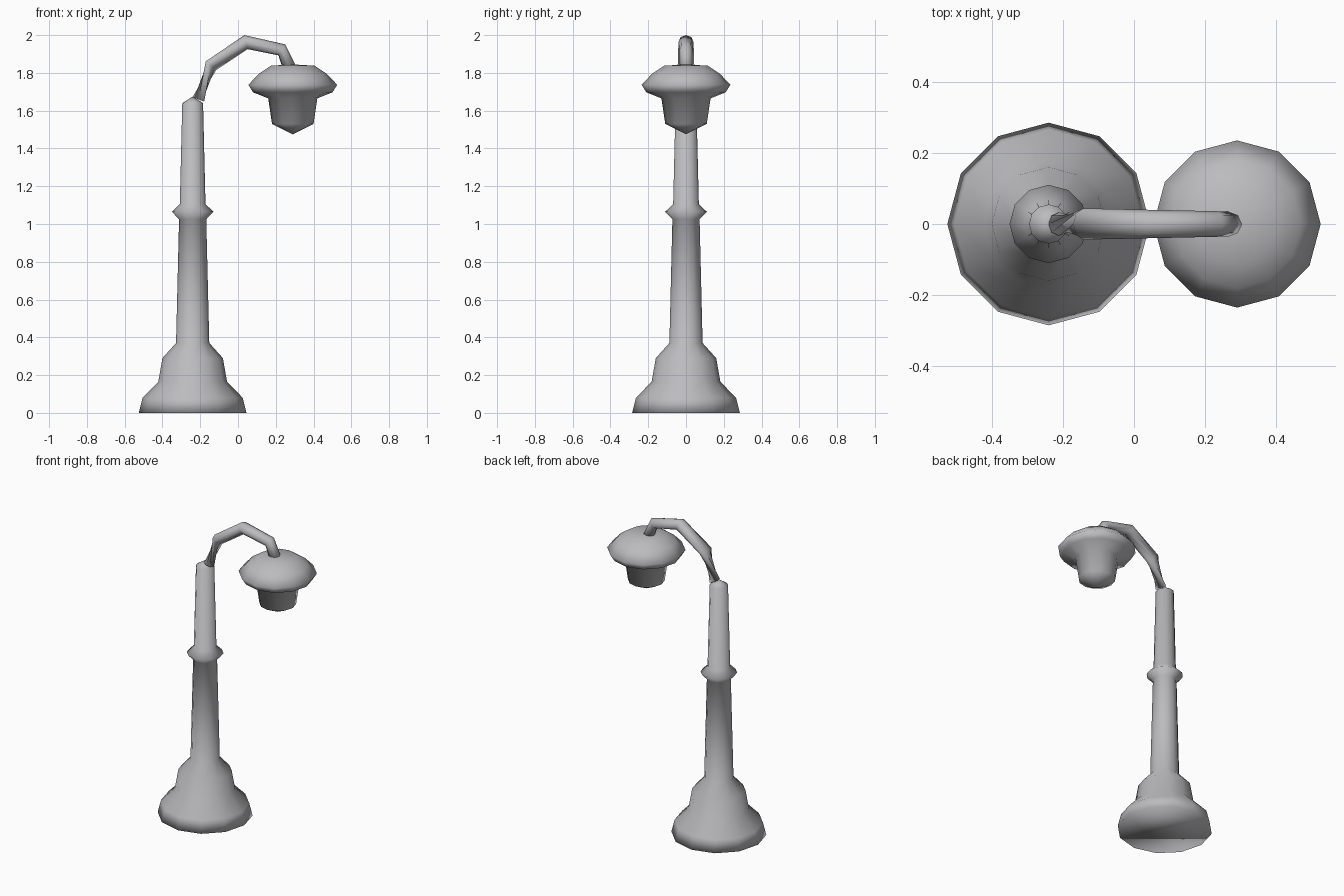
import bpy, bmesh
from math import sin, cos, pi
from mathutils import Vector

cube = bpy.data.objects.get("Cube")
if cube:
    bpy.data.objects.remove(cube, do_unlink=True)

metal = bpy.data.materials.new("grey metal")
metal.use_nodes = True
GREY = (0.5, 0.5, 0.52, 1)
metal.diffuse_color = GREY
metal.node_tree.nodes["Principled BSDF"].inputs["Base Color"].default_value = GREY


def finish(name, bm, x=0):
    """Turn a bmesh into a smooth shaded object."""
    bmesh.ops.recalc_face_normals(bm, faces=bm.faces)
    for f in bm.faces:
        f.smooth = True
    mesh = bpy.data.meshes.new(name)
    bm.to_mesh(mesh)
    bm.free()
    mesh.materials.append(metal)
    obj = bpy.data.objects.new(name, mesh)
    obj.location.x = x
    bpy.context.collection.objects.link(obj)


def bridge(bm, a, b, shift=0):
    n = len(a)
    for i in range(n):
        j = (i + 1) % n
        bm.faces.new((a[i], a[j], b[(j + shift) % n], b[(i + shift) % n]))


def lathe(name, x, profile, sides=12, base_tip=None, top_tip=None):
    """Revolve (radius, height) pairs; ends are pointed or flat."""
    bm = bmesh.new()
    rings = [[bm.verts.new((r * cos(2 * pi * i / sides), r * sin(2 * pi * i / sides), z))
              for i in range(sides)] for r, z in profile]
    for a, b in zip(rings, rings[1:]):
        bridge(bm, a, b)
    for ring, tip in ((rings[0], base_tip), (rings[-1], top_tip)):
        if tip is None:
            bm.faces.new(ring)
        else:
            point = bm.verts.new((0, 0, tip))
            for i in range(sides):
                bm.faces.new((ring[i], ring[(i + 1) % sides], point))
    finish(name, bm, x)


# Stepped base, tapering column and collar
lathe("post", -0.24,
      [(0.285, 0), (0.265, 0.08), (0.182, 0.165), (0.16, 0.29), (0.088, 0.37),
       (0.072, 1.025), (0.11, 1.065), (0.068, 1.105), (0.055, 1.64)], top_tip=1.675)

# Lantern with a wide hat and pointed underside
lathe("lantern", 0.29,
      [(0.11, 1.53), (0.13, 1.665), (0.21, 1.697), (0.235, 1.737),
       (0.18, 1.795), (0.115, 1.838)], base_tip=1.475, top_tip=1.845)

# Curved arm: (x, z, half height, half width) stations, twisted at its foot
stations = [(-0.21, 1.66, 0.033, 0.033), (-0.143, 1.838, 0.036, 0.044),
            (0.042, 1.963, 0.038, 0.04), (0.232, 1.922, 0.034, 0.036),
            (0.275, 1.82, 0.036, 0.034)]
SIDES = 8
bm = bmesh.new()
centres = [Vector((x, 0, z)) for x, z, h, w in stations]
rings = []
for k, (x, z, h, w) in enumerate(stations):
    along = (centres[min(k + 1, len(centres) - 1)] - centres[max(k - 1, 0)]).normalized()
    side = Vector((0, 1, 0))
    up = along.cross(side)
    rings.append([bm.verts.new(centres[k] + up * h * cos(2 * pi * i / SIDES)
                               + side * w * sin(2 * pi * i / SIDES)) for i in range(SIDES)])
for k in range(len(rings) - 1):
    bridge(bm, rings[k], rings[k + 1], 3 if k == 0 else 0)
bm.faces.new(rings[0])
bm.faces.new(rings[-1])
finish("arm", bm)
